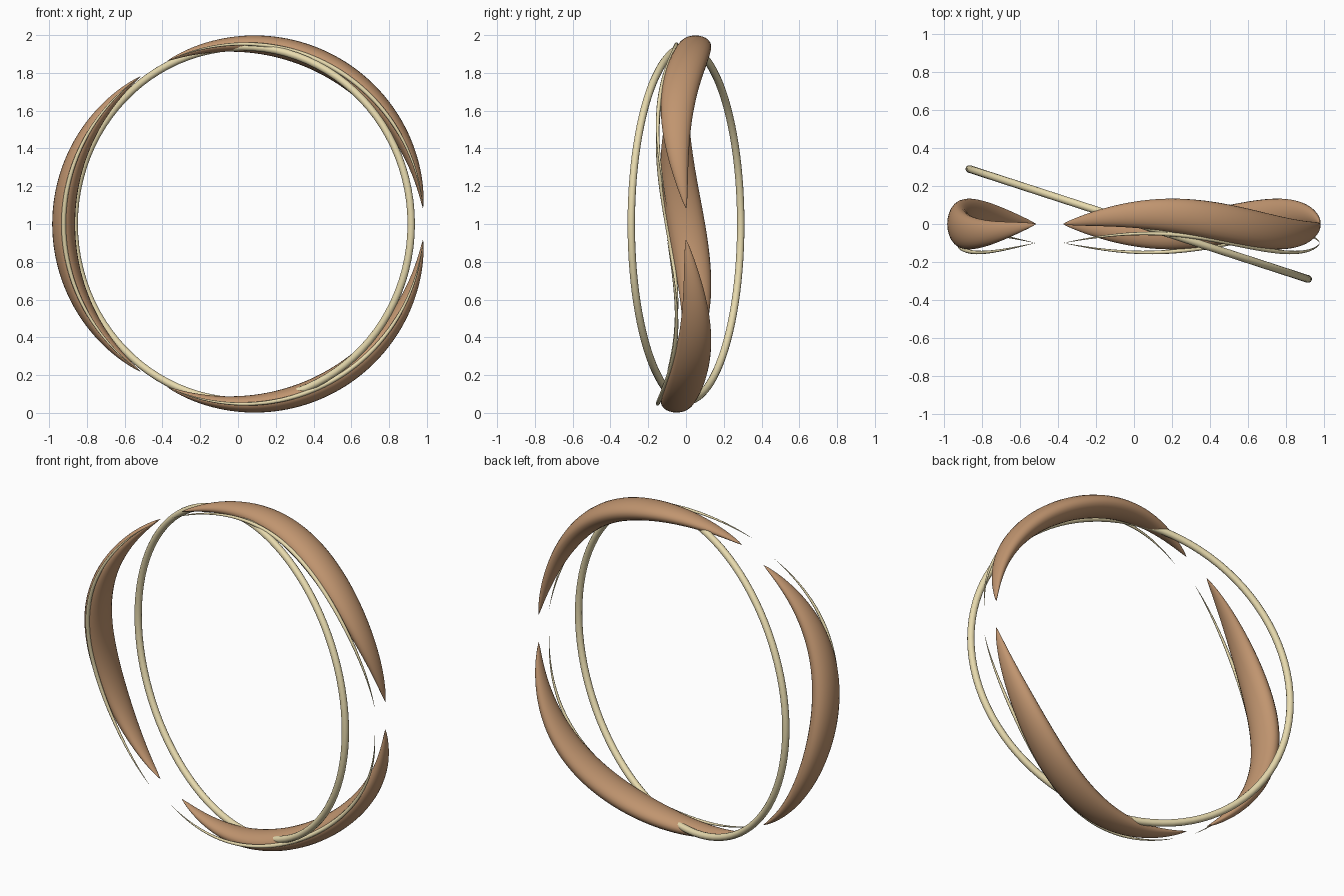
import bpy, bmesh
from math import sin, cos, pi, radians
from mathutils import Vector

if "Cube" in bpy.data.objects:
    bpy.data.objects.remove(bpy.data.objects["Cube"])

CX, R, SPAN = 0.03, 0.953, radians(55)   # circle centre, radius, half sweep of a blade


def material(name, color):
    m = bpy.data.materials.new(name)
    m.diffuse_color = color
    m.use_nodes = True
    m.node_tree.nodes["Principled BSDF"].inputs["Base Color"].default_value = m.diffuse_color
    return m


brown = material("brown", (0.53, 0.30, 0.16, 1))
cream = material("cream", (0.80, 0.70, 0.42, 1))


def sweep(name, path, steps, sides, mat, closed=False):
    """path(i / steps) gives centre, radial direction, side direction and two half sizes."""
    bm = bmesh.new()
    rows = []
    for i in range(steps if closed else steps + 1):
        c, out, side, a, b = path(i / steps)
        rows.append([bm.verts.new(c + out * a * cos(t) + side * b * sin(t))
                     for t in (2 * pi * k / sides for k in range(sides))])
    for i in range(steps):
        p, q = rows[i], rows[(i + 1) % len(rows)]
        for k in range(sides):
            n = (k + 1) % sides
            bm.faces.new((p[k], p[n], q[n], q[k]))
    if not closed:
        bm.faces.new(rows[0])
        bm.faces.new(rows[-1])
    bmesh.ops.recalc_face_normals(bm, faces=bm.faces)
    mesh = bpy.data.meshes.new(name)
    bm.to_mesh(mesh)
    bm.free()
    mesh.shade_smooth()
    mesh.materials.append(mat)
    obj = bpy.data.objects.new(name, mesh)
    bpy.context.collection.objects.link(obj)
    return obj


def crescent(mid, y0, a, b):
    """Tapered arc that waves from front to back along its length."""
    def path(f):
        u = 2 * f - 1
        t = mid + u * SPAN
        out = Vector((cos(t), 0, sin(t)))
        centre = Vector((CX, y0 + 0.05 * sin(pi * u), 1)) + out * R
        taper = max(cos(pi * u / 2), 0.0) ** 0.8 + 0.01
        return centre, out, Vector((0, 1, 0)), a * taper, b * taper
    return path


# three crescent blades, each with a thin trim line along the front edge
for label, deg in (("upper", 60), ("left", 180), ("lower", 300)):
    sweep(label + "_blade", crescent(radians(deg), 0, 0.06, 0.10), 64, 24, brown)
    sweep(label + "_trim", crescent(radians(deg), -0.10, 0.012, 0.012), 64, 8, cream)


# tilted hoop
def hoop(f):
    t, tilt = 2 * pi * f, radians(-18)
    flat = Vector((cos(tilt), sin(tilt), 0))
    out = flat * cos(t) + Vector((0, 0, sin(t)))
    side = Vector((-sin(tilt), cos(tilt), 0))
    return Vector((0.025, 0, 1)) + out * 0.938, out, side, 0.02, 0.02


sweep("hoop", hoop, 96, 12, cream, closed=True)
